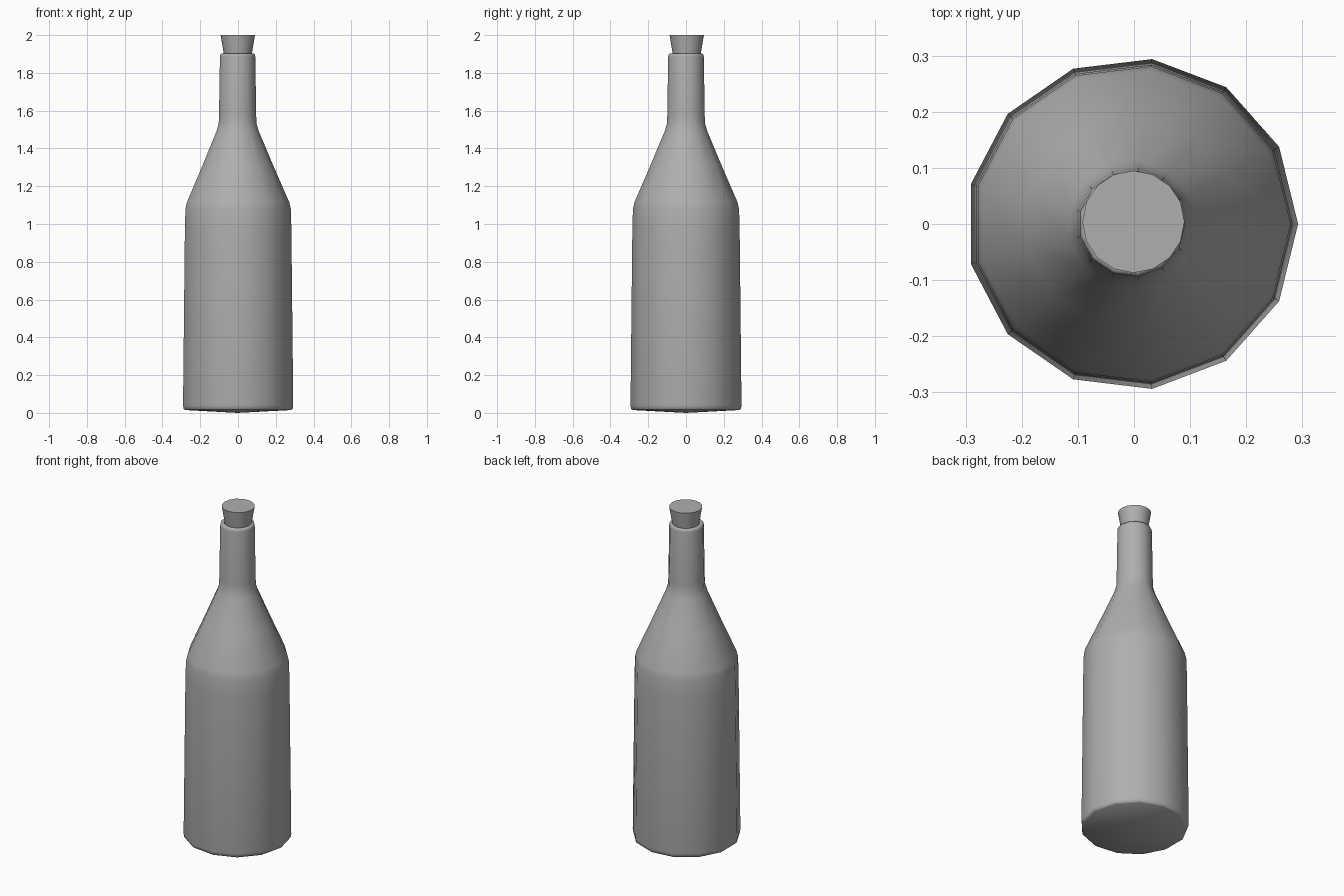
import bpy, bmesh, math

cube = bpy.data.objects.get("Cube")
if cube:
    bpy.data.objects.remove(cube, do_unlink=True)


def make_material(name, value):
    mat = bpy.data.materials.new(name)
    mat.use_nodes = True
    color = (value, value, value, 1.0)
    mat.diffuse_color = color
    mat.node_tree.nodes["Principled BSDF"].inputs["Base Color"].default_value = color
    return mat


def lathe(name, profile, sides, center, mat, angle):
    """Revolve (radius, height) pairs; a zero radius closes to a point."""
    bm = bmesh.new()
    rings = []
    for r, z in profile:
        count = sides if r > 0 else 1
        rings.append([bm.verts.new((center[0] + r * math.cos(math.tau * i / sides),
                                    center[1] + r * math.sin(math.tau * i / sides), z))
                      for i in range(count)])
    for low, high in zip(rings, rings[1:]):
        for i in range(sides):
            j = (i + 1) % sides
            corners = [low[i % len(low)], low[j % len(low)],
                       high[j % len(high)], high[i % len(high)]]
            bm.faces.new(list(dict.fromkeys(corners)))
    bmesh.ops.recalc_face_normals(bm, faces=bm.faces[:])
    mesh = bpy.data.meshes.new(name)
    bm.to_mesh(mesh)
    bm.free()
    mesh.materials.append(mat)
    obj = bpy.data.objects.new(name, mesh)
    bpy.context.collection.objects.link(obj)
    bpy.ops.object.select_all(action='DESELECT')
    obj.select_set(True)
    bpy.context.view_layer.objects.active = obj
    bpy.ops.object.shade_smooth_by_angle(angle=math.radians(angle))
    return obj


grey = make_material("medium_grey", 0.43)

# Bottle: shallow domed base, straight body, sloped shoulder, neck and lip
bottle_profile = [(0, 0), (0.284, 0.015), (0.293, 0.022), (0.296, 0.04),
                  (0.286, 0.98), (0.283, 1.08), (0.275, 1.115),
                  (0.190, 1.31), (0.114, 1.49), (0.102, 1.53), (0.100, 1.57),
                  (0.095, 1.885), (0.093, 1.897), (0.087, 1.902),
                  (0.072, 1.90), (0.070, 1.88)]
lathe("bottle", bottle_profile, 13, (-0.0035, 0), grey, 60)

# Cork: tapered stopper seated in the neck
cork_profile = [(0, 1.87), (0.069, 1.87), (0.091, 2.0), (0, 2.0)]
lathe("cork", cork_profile, 16, (-0.001, 0.004), grey, 40)
